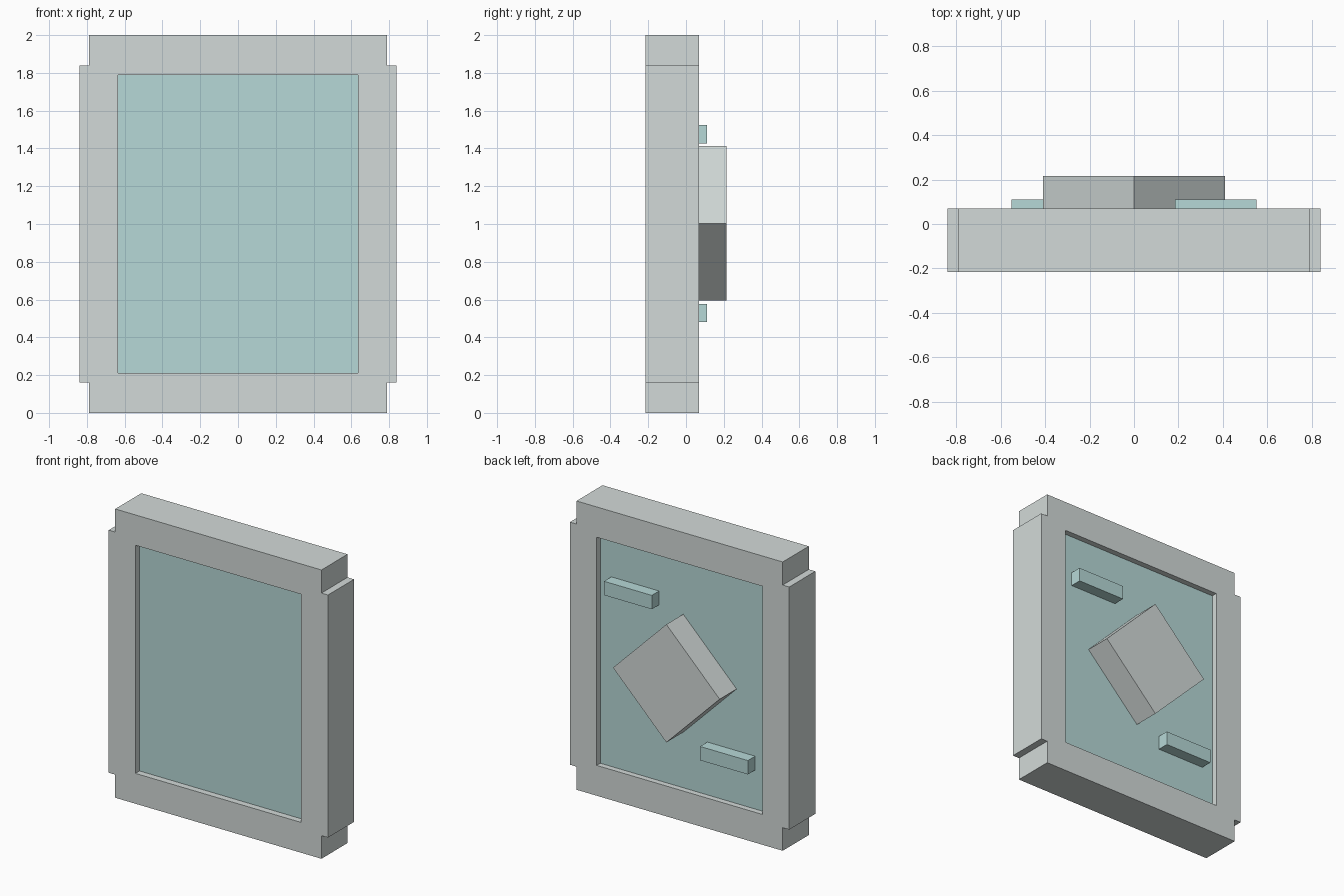
import bpy
import bmesh
from math import radians
from mathutils import Matrix, Vector

cube = bpy.data.objects.get("Cube")
if cube:
    bpy.data.objects.remove(cube, do_unlink=True)


def make_material(name, rgb):
    mat = bpy.data.materials.new(name)
    mat.use_nodes = True
    mat.diffuse_color = (*rgb, 1)
    mat.node_tree.nodes["Principled BSDF"].inputs["Base Color"].default_value = (*rgb, 1)
    return mat


def add_object(name, bm, mat=None):
    bmesh.ops.recalc_face_normals(bm, faces=bm.faces)
    mesh = bpy.data.meshes.new(name)
    bm.to_mesh(mesh)
    bm.free()
    if mat:
        mesh.materials.append(mat)
    obj = bpy.data.objects.new(name, mesh)
    bpy.context.collection.objects.link(obj)
    return obj


def add_box(name, low, high, mat=None, turn=0):
    """Box between two corners, turned about the y axis through its centre."""
    low, high = Vector(low), Vector(high)
    bm = bmesh.new()
    bmesh.ops.create_cube(bm, size=1, matrix=Matrix.Translation((low + high) / 2)
                          @ Matrix.Rotation(radians(turn), 4, "Y")
                          @ Matrix.Diagonal((*(high - low), 1)))
    return add_object(name, bm, mat)


grey = make_material("pale grey", (0.65, 0.70, 0.69))
teal = make_material("pale teal", (0.47, 0.69, 0.68))

FRONT, BACK = -0.215, 0.07
PANEL_FRONT, PANEL_BACK = -0.17, 0.03

# Frame: notched outline, extruded front to back
right_edge = [(0.79, 0), (0.79, 0.16), (0.84, 0.16),
              (0.84, 1.84), (0.79, 1.84), (0.79, 2)]
outline = right_edge + [(-x, z) for x, z in reversed(right_edge)]
bm = bmesh.new()
face = bm.faces.new([bm.verts.new((x, FRONT, z)) for x, z in outline])
extruded = bmesh.ops.extrude_face_region(bm, geom=[face])["geom"]
bmesh.ops.translate(bm, vec=(0, BACK - FRONT, 0),
                    verts=[v for v in extruded if isinstance(v, bmesh.types.BMVert)])
frame = add_object("frame", bm, grey)

# Opening through the frame
cutter = add_box("opening_cutter", (-0.635, -0.5, 0.21), (0.635, 0.5, 1.79), grey)
cutter.hide_render = True
cut = frame.modifiers.new("opening", "BOOLEAN")
cut.operation = "DIFFERENCE"
cut.solver = "EXACT"
cut.object = cutter
bpy.context.view_layer.objects.active = frame
bpy.ops.object.modifier_apply(modifier=cut.name)
bpy.data.objects.remove(cutter, do_unlink=True)

# Recessed panel, seated slightly into the frame
add_box("panel", (-0.65, PANEL_FRONT, 0.195), (0.65, PANEL_BACK, 1.805), teal)

# Square block standing on its corner on the back
half = 0.289
add_box("back_block", (-half, PANEL_BACK - 0.02, 1.003 - half),
        (half, 0.215, 1.003 + half), grey, turn=45)

# Two small bars on the back, at opposite corners
for name, side, z in (("upper_bar", 1, 1.475), ("lower_bar", -1, 0.528)):
    x = side * 0.368
    add_box(name, (x - 0.183, PANEL_BACK - 0.02, z - 0.048),
            (x + 0.183, 0.11, z + 0.048), teal)
